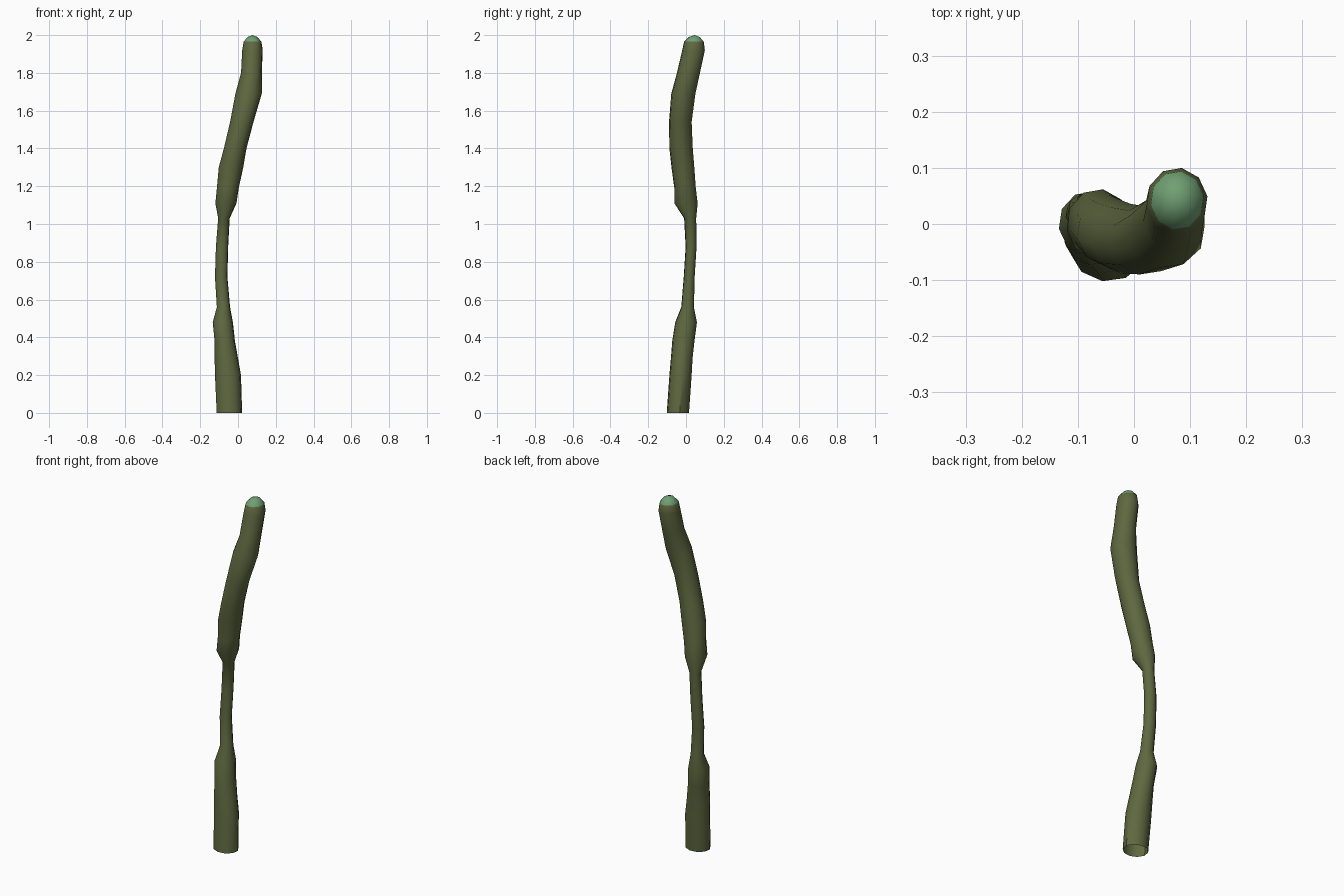
import bpy, bmesh, math

SIDES = 10

def material(name, rgb):
    m = bpy.data.materials.new(name)
    m.diffuse_color = (*rgb, 1)
    return m

# Outline of the stalk: height, x min, x max, y min, y max
OUTLINE = [
    (0.00, -0.113, 0.022, -0.102, 0.016),
    (0.20, -0.122, 0.016, -0.088, 0.030),
    (0.29, -0.124, 0.000, -0.080, 0.035),
    (0.38, -0.124, -0.016, -0.073, 0.045),
    (0.48, -0.134, -0.027, -0.057, 0.058),
    (0.56, -0.112, -0.042, -0.025, 0.042),
    (0.72, -0.122, -0.056, -0.012, 0.046),
    (0.88, -0.117, -0.052, -0.002, 0.056),
    (1.03, -0.105, -0.044, -0.010, 0.054),
    (1.11, -0.120, -0.008, -0.062, 0.062),
    (1.19, -0.112, 0.004, -0.062, 0.052),
    (1.30, -0.102, 0.028, -0.077, 0.044),
    (1.40, -0.075, 0.045, -0.088, 0.036),
    (1.54, -0.042, 0.082, -0.090, 0.030),
    (1.69, -0.014, 0.126, -0.078, 0.050),
    (1.80, 0.016, 0.126, -0.048, 0.074),
    (1.92, 0.022, 0.131, -0.020, 0.100),
    (1.965, 0.030, 0.124, -0.010, 0.094),
    (1.99, 0.050, 0.103, 0.015, 0.073),
]

bm = bmesh.new()
rings = []
for z, x0, x1, y0, y1 in OUTLINE:
    ring = []
    for i in range(SIDES):
        a = 2 * math.pi * (i + 0.25) / SIDES
        ring.append(bm.verts.new(((x0 + x1) / 2 + (x1 - x0) / 2 * math.cos(a) * 1.01,
                                  (y0 + y1) / 2 + (y1 - y0) / 2 * math.sin(a) * 1.01, z)))
    rings.append(ring)
for low, high in zip(rings, rings[1:]):
    for i in range(SIDES):
        j = (i + 1) % SIDES
        bm.faces.new((low[i], low[j], high[j], high[i]))

# Rounded tip; the foot stays open
tip = bm.verts.new((0.077, 0.045, 2.0))
for i in range(SIDES):
    bm.faces.new((rings[-1][i], rings[-1][(i + 1) % SIDES], tip))

# Pale green tip on the upward faces at the top
bm.normal_update()
for f in bm.faces:
    f.smooth = True
    if f.calc_center_median().z > 1.93 and f.normal.z > 0.3:
        f.material_index = 1

mesh = bpy.data.meshes.new("stalk")
bm.to_mesh(mesh)
bm.free()
mesh.materials.append(material("olive bark", (0.112, 0.136, 0.050)))
mesh.materials.append(material("pale green tip", (0.16, 0.35, 0.17)))
stalk = bpy.data.objects.new("stalk", mesh)
bpy.context.collection.objects.link(stalk)
bpy.context.view_layer.objects.active = stalk
stalk.select_set(True)
bpy.ops.object.shade_smooth_by_angle(angle=math.radians(40))
